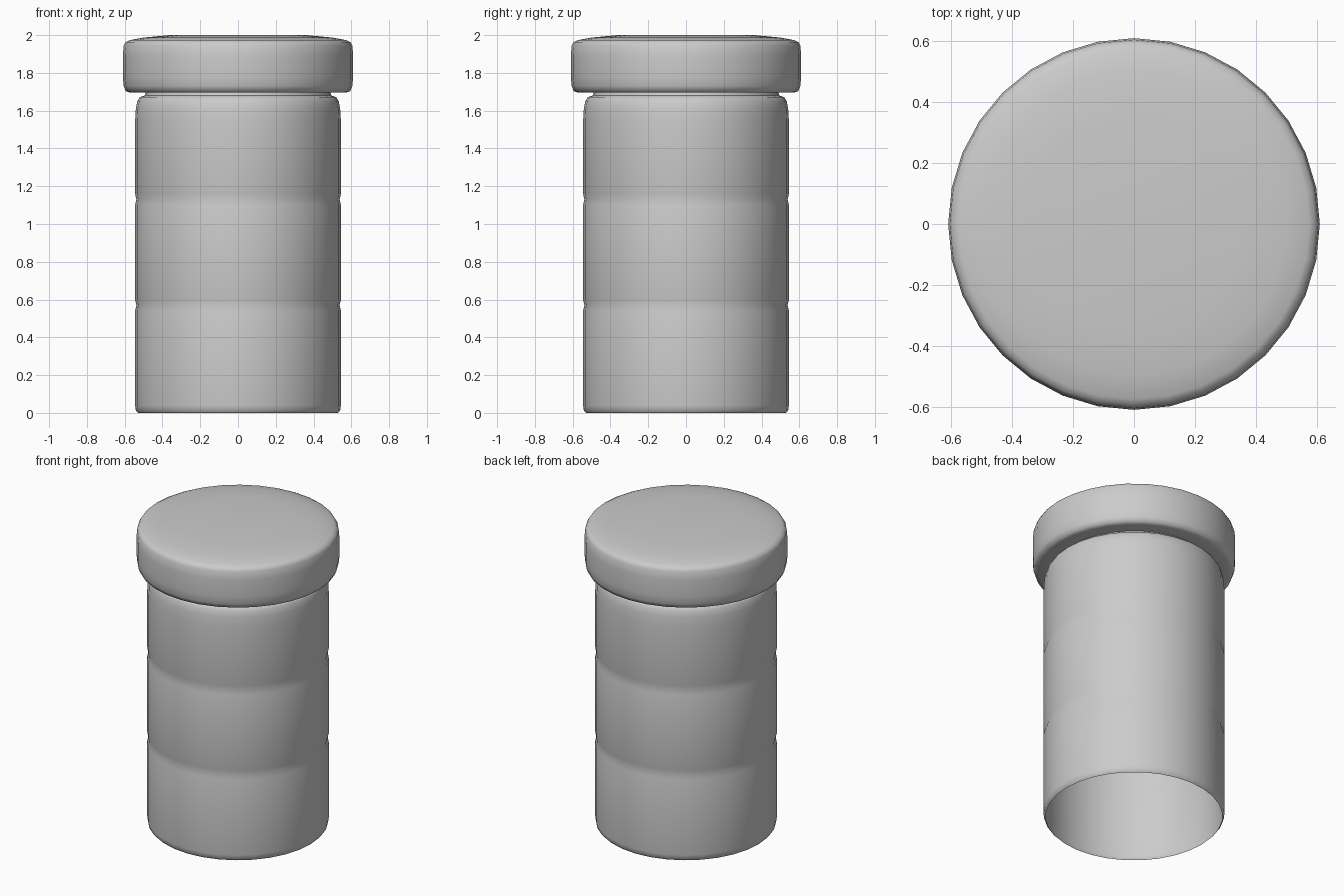
import bpy
import bmesh
from math import cos, sin, tau

SIDES = 32

cube = bpy.data.objects.get("Cube")
if cube:
    bpy.data.objects.remove(cube, do_unlink=True)

grey = bpy.data.materials.new("plain grey")
grey.use_nodes = True
grey.diffuse_color = (0.6, 0.6, 0.6, 1)
grey.node_tree.nodes["Principled BSDF"].inputs["Base Color"].default_value = grey.diffuse_color


def lathe(name, profile, close_top=False):
    """Spin (radius, height) points round z into a smooth shell."""
    bm = bmesh.new()
    rings = [[bm.verts.new((r * cos(tau * i / SIDES), r * sin(tau * i / SIDES), z))
              for i in range(SIDES)] for r, z in profile]
    for low, high in zip(rings, rings[1:]):
        for i in range(SIDES):
            j = (i + 1) % SIDES
            bm.faces.new((low[i], low[j], high[j], high[i]))
    if close_top:
        bm.faces.new(rings[-1])
    mesh = bpy.data.meshes.new(name)
    bm.to_mesh(mesh)
    bm.free()
    mesh.materials.append(grey)
    obj = bpy.data.objects.new(name, mesh)
    bpy.context.collection.objects.link(obj)
    bpy.ops.object.select_all(action="DESELECT")
    obj.select_set(True)
    bpy.context.view_layer.objects.active = obj
    bpy.ops.object.shade_smooth_by_angle(angle=0.9)
    return obj


# Hollow body, open below, with two shallow grooves and a rounded shoulder
body = [(0.53, 0.0), (0.541, 0.012), (0.545, 0.04)]
for groove in (0.57, 1.13):
    body += [(0.545, groove - 0.03), (0.538, groove), (0.545, groove + 0.03)]
body += [(0.545, 1.54), (0.541, 1.61), (0.533, 1.65), (0.52, 1.672), (0.495, 1.68), (0.49, 1.695)]
lathe("canister_body", body)

# Overhanging lid with rounded edges and a slightly domed top
lid = [(0.49, 1.695), (0.57, 1.695), (0.594, 1.703), (0.605, 1.73), (0.61, 1.78),
       (0.61, 1.89), (0.605, 1.945), (0.595, 1.963), (0.575, 1.973), (0.50, 1.987), (0.36, 2.0)]
lathe("lid", lid, close_top=True)
